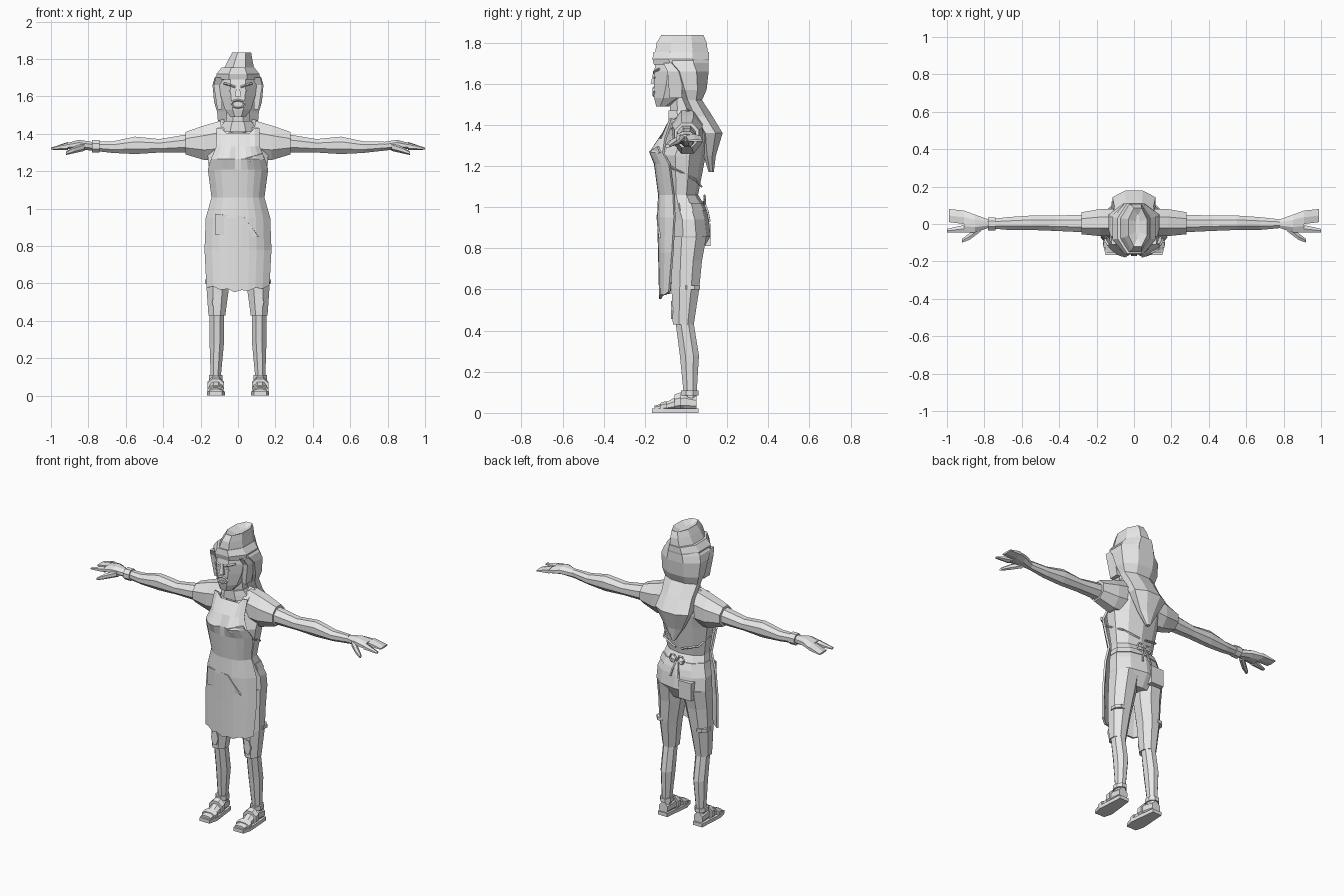
import bpy
import bmesh
import math
from mathutils import Vector

cube = bpy.data.objects.get("Cube")
if cube:
    bpy.data.objects.remove(cube, do_unlink=True)

COLOUR = (.8, .8, .8, 1)
grey = bpy.data.materials.new("light_grey")
grey.use_nodes = True
grey.diffuse_color = COLOUR
grey.node_tree.nodes["Principled BSDF"].inputs["Base Color"].default_value = COLOUR

# Body landmarks: heights up the body, then distances out along the arm
ANKLE, KNEE, CROTCH, HIP, BELT, WAIST = .1, .45, .78, .86, 1, 1.06
BUST, CHEST, SHOULDER, CHIN, BROW, CAP = 1.25, 1.33, 1.41, 1.49, 1.66, 1.74
CUFF, ELBOW, WRIST, KNUCKLE, FINGERTIP = .28, .55, .78, .91, 1

# For each loft direction, the names of the four limits of a ring
LIMITS = {
    'x': ("front", "back", "low", "high"),
    'y': ("inner", "outer", "low", "high"),
    'z': ("inner", "outer", "front", "back"),
}


def finish(name, bm, mirror=False, thickness=0):
    """Turn a bmesh into a flat shaded object."""
    bmesh.ops.recalc_face_normals(bm, faces=bm.faces[:])
    mesh = bpy.data.meshes.new(name)
    bm.to_mesh(mesh)
    bm.free()
    mesh.materials.append(grey)
    obj = bpy.data.objects.new(name, mesh)
    bpy.context.collection.objects.link(obj)
    if thickness:
        solid = obj.modifiers.new("thickness", 'SOLIDIFY')
        solid.thickness = thickness
        solid.offset = 0
    if mirror:
        obj.modifiers.new("mirror", 'MIRROR').use_axis[0] = True
    return obj


def loft(name, *rings, along='z', sides=8, mirror=False):
    """Skin polygon rings; a limit left out keeps its value from the ring before."""
    bm = bmesh.new()
    loops, ring = [], {}
    grow = 1 / math.cos(math.pi / sides)
    for step in rings:
        ring.update(step)
        if "wide" in step:
            ring.update(inner=-step["wide"], outer=step["wide"])
        a_min, a_max, b_min, b_max = (ring[key] for key in LIMITS[along])
        loop = []
        for i in range(sides):
            angle = math.tau * (i + .5) / sides
            a = (a_min + a_max + (a_max - a_min) * grow * math.cos(angle)) / 2
            b = (b_min + b_max + (b_max - b_min) * grow * math.sin(angle)) / 2
            place = {'x': (ring["at"], a, b), 'y': (a, ring["at"], b), 'z': (a, b, ring["at"])}
            loop.append(bm.verts.new(place[along]))
        loops.append(loop)
    for lower, upper in zip(loops, loops[1:]):
        for i in range(sides):
            j = (i + 1) % sides
            bm.faces.new((lower[i], lower[j], upper[j], upper[i]))
    bm.faces.new(loops[0])
    bm.faces.new(loops[-1])
    return finish(name, bm, mirror)


def plate(name, *points, mirror=False):
    bm = bmesh.new()
    bm.faces.new([bm.verts.new(p) for p in points])
    return finish(name, bm, mirror, thickness=.009)


def oval(centre, width, height, count=8):
    """Points of an upright oval facing the front."""
    angles = [math.tau * i / count for i in range(count)]
    return [Vector(centre) + Vector((math.cos(a) * width, 0, math.sin(a) * height)) / 2 for a in angles]


def cord(name, *points, closed=False, mirror=False):
    """Thin square cord made of straight pieces between the points."""
    bm = bmesh.new()
    ends = points[1:] + points[:1] if closed else points[1:]
    for start, end in zip(map(Vector, points), map(Vector, ends)):
        turn = (end - start).to_track_quat('Z', 'Y').to_matrix().to_4x4()
        turn.translation = (start + end) / 2
        bmesh.ops.create_cone(bm, cap_ends=True, segments=4, radius1=.006, radius2=.006,
                              depth=(end - start).length, matrix=turn)
    return finish(name, bm, mirror)


# Torso, neck, collar and belt
loft("torso",
     dict(at=CROTCH, wide=.15, front=-.06, back=.07),
     dict(at=HIP, wide=.172, front=-.08, back=.115),
     dict(at=HIP + .08, wide=.168, back=.105),
     dict(at=BELT, wide=.147, front=-.1, back=.09),
     dict(at=WAIST, wide=.13, back=.055),
     dict(at=BUST, wide=.16, front=-.125, back=.09),
     dict(at=CHEST, wide=.165, front=-.09, back=.105),
     dict(at=SHOULDER, wide=.15, front=-.06, back=.1),
     dict(at=SHOULDER + .05, wide=.09, back=.07), sides=10)
loft("neck", dict(at=CHEST, wide=.07, front=-.07, back=.05),
     dict(at=CHIN + .05, wide=.06, front=-.08, back=.04))
loft("collar", dict(at=SHOULDER, wide=.1, front=-.085, back=.07),
     dict(at=SHOULDER + .03, wide=.09), dict(at=SHOULDER + .06, wide=.07, back=.05))
loft("belt", dict(at=BELT - .02, wide=.157, front=-.09, back=.1),
     dict(at=BELT + .02, wide=.145, back=.083), sides=10)

# Head and face
loft("head",
     dict(at=CHIN, wide=.04, front=-.145, back=-.08),
     dict(at=CHIN + .04, wide=.07, front=-.155, back=0),
     dict(at=CHIN + .11, wide=.092, back=.05),
     dict(at=BROW, wide=.1, back=.07),
     dict(at=CAP, wide=.09, front=-.14))
loft("nose", dict(at=BROW - .06, wide=.017, front=-.172, back=-.14),
     dict(at=BROW, wide=.007, front=-.158), sides=4)
cord("brow", (.015, -.155, BROW - .01), (.04, -.155, BROW), (.075, -.13, BROW + .01), mirror=True)
plate("eye", *oval((.033, -.153, BROW - .03), .03, .012, count=6), mirror=True)
cord("mouth", *oval((0, -.156, CHIN + .07), .07, .04), closed=True)
plate("lower_lip", *oval((0, -.156, CHIN + .06), .04, .015, count=6))

# Hair falling behind the shoulders
loft("hair",
     dict(at=BUST - .08, wide=.012, front=.11, back=.135),
     dict(at=BUST, wide=.06, front=.085, back=.145),
     dict(at=CHEST + .03, wide=.115, front=.06, back=.178),
     dict(at=SHOULDER + .03, wide=.105, front=.01, back=.13),
     dict(at=CHIN + .03, wide=.112, front=-.02, back=.078),
     dict(at=BROW - .09, wide=.128, front=-.05, back=.1),
     dict(at=BROW, wide=.136, front=-.09, back=.11),
     dict(at=CAP - .04, wide=.125, front=-.14),
     dict(at=CAP, wide=.09))
loft("side_lock",
     dict(at=CHIN + .04, inner=.085, outer=.11, front=-.08, back=-.02),
     dict(at=BROW, outer=.13, front=-.09), dict(at=CAP - .04, outer=.12, front=-.11),
     sides=4, mirror=True)

# Folded cap with a creased top
loft("cap_band", dict(at=CAP - .05, wide=.115, front=-.155, back=.105),
     dict(at=CAP - .02, front=-.163, back=.112), dict(at=CAP + .015, wide=.087, front=-.158))
loft("cap_crown", dict(at=CAP, inner=-.08, outer=.088, front=-.152, back=.108),
     dict(at=CAP + .06, inner=-.05, outer=.076, front=-.142, back=.1),
     dict(at=CAP + .096, inner=-.03, outer=.07, front=-.12, back=.085),
     dict(at=CAP + .075, inner=.01, outer=.03, front=-.08, back=.05))

# Sleeves, arms and hands
loft("sleeve", dict(at=.09, front=-.065, back=.08, low=1.26, high=SHOULDER + .06),
     dict(at=.18, high=SHOULDER + .035),
     dict(at=CUFF, front=-.055, back=.063, low=1.29, high=SHOULDER), along='x', mirror=True)
loft("arm", dict(at=CUFF - .03, front=-.045, back=.05, low=1.3, high=1.4),
     dict(at=.42, front=-.037, back=.045, high=1.372),
     dict(at=ELBOW, front=-.032, low=1.292, high=1.385),
     dict(at=.67, back=.037, low=1.298, high=1.36),
     dict(at=WRIST, front=-.022, back=.025, low=1.31), along='x', mirror=True)
loft("palm", dict(at=WRIST, front=-.022, back=.025, low=1.31, high=1.357),
     dict(at=WRIST + .07, front=-.045, back=.05, low=1.318, high=1.368),
     dict(at=KNUCKLE, back=.072, high=1.352), along='x', mirror=True)
loft("fingers", dict(at=KNUCKLE, front=0, back=.072, low=1.318, high=1.354),
     dict(at=FINGERTIP - .01, front=.01, back=.08, high=1.328), along='x', sides=6, mirror=True)
loft("index_finger", dict(at=KNUCKLE, front=-.046, back=-.006, low=1.316, high=1.35),
     dict(at=FINGERTIP, back=-.026, high=1.326), along='x', sides=6, mirror=True)
loft("thumb", dict(at=WRIST + .04, front=-.04, back=0, low=1.312, high=1.35),
     dict(at=KNUCKLE - .03, front=-.085, back=-.05, low=1.298, high=1.328),
     dict(at=KNUCKLE + .01, front=-.1, back=-.08, low=1.288, high=1.304),
     along='x', sides=6, mirror=True)
loft("bracelet", dict(at=-WRIST, front=-.034, back=.036, low=1.3, high=1.367),
     dict(at=.04 - WRIST), along='x')

# Trousers with straps and knee patches, then shins
loft("trouser_leg",
     dict(at=HIP, inner=.004, outer=.17, front=-.07, back=.1),
     dict(at=CROTCH - .04, inner=.016, back=.078),
     dict(at=.6, inner=.045, back=.064),
     dict(at=KNEE - .02, inner=.068, outer=.158, front=-.064, back=.038), mirror=True)
loft("shin",
     dict(at=KNEE, inner=.075, outer=.152, front=-.052, back=.035),
     dict(at=.28, front=-.03, back=.063),
     dict(at=ANKLE, inner=.092, outer=.146, front=-.012, back=.052),
     dict(at=.05), mirror=True)
loft("thigh_strap", dict(at=.6, inner=.1, outer=.176, front=-.02, back=.067),
     dict(at=.62), mirror=True)
plate("knee_patch", *oval((.114, -.068, KNEE + .05), .05, .1, count=6), mirror=True)

# Sandals
loft("sole", dict(at=-.165, inner=.085, outer=.152, low=0, high=.022),
     dict(at=-.11, inner=.07, outer=.166), dict(at=.06, inner=.09, outer=.155),
     along='y', sides=4, mirror=True)
loft("foot", dict(at=-.152, inner=.084, outer=.152, low=.012, high=.035),
     dict(at=-.1, high=.05), dict(at=-.01, high=.098),
     dict(at=.052, inner=.094, high=.08), along='y', mirror=True)
for strap, y, top in (("toe_strap", -.11, .058), ("instep_strap", -.04, ANKLE)):
    loft(strap, dict(at=y - .015, inner=.074, outer=.163, low=.01, high=top - .01),
         dict(at=y + .015, high=top), along='y', mirror=True)
loft("ankle_strap", dict(at=ANKLE - .015, inner=.084, outer=.156, front=-.025, back=.06),
     dict(at=ANKLE + .01), mirror=True)

# Apron sheet with a torn hem, wrapped round the front
apron_rows = [
    dict(z=.55, wide=.165, centre=-.125, edge=-.08),
    dict(z=CROTCH, wide=.175, centre=-.13, edge=-.065),
    dict(z=HIP + .09, wide=.168, centre=-.135, edge=-.055),
    dict(z=WAIST, wide=.137, centre=-.13, edge=-.06),
    dict(z=BUST - .04, wide=.157, centre=-.15, edge=-.08),
    dict(z=BUST + .015, wide=.14, centre=-.175, edge=-.11),
    dict(z=CHEST, wide=.114, centre=-.13, edge=-.1),
    dict(z=SHOULDER + .02, wide=.112, centre=-.08, edge=-.065),
]
columns = 10
bm = bmesh.new()
sheet = []
for row in apron_rows:
    line = []
    for i in range(columns):
        t = 2 * i / (columns - 1) - 1
        y = row["centre"] + (row["edge"] - row["centre"]) * abs(t) ** 3
        z = row["z"]
        if row is apron_rows[0]:
            z += .028 * abs(t) + .012 * (i % 2)
        elif row is apron_rows[-1] and abs(t) < .7:
            z -= .03
        elif row["z"] > BUST and row["z"] < CHEST and abs(t) < .2:
            y += .022
        line.append(bm.verts.new((t * row["wide"], y, z)))
    sheet.append(line)
for lower, upper in zip(sheet, sheet[1:]):
    for i in range(columns - 1):
        bm.faces.new((lower[i], lower[i + 1], upper[i + 1], upper[i]))
finish("apron", bm, thickness=.012)

# Apron straps, bow and pockets
for strap, y, z in (("shoulder_strap", -.075, SHOULDER), ("back_strap", .108, CHEST + .03)):
    plate(strap, (.075, y, z), (.11, y, z), (.11, .01, SHOULDER + .055), (.075, .01, SHOULDER + .065),
          mirror=True)
cord("side_tie", (.15, -.085, BUST - .05), (.146, -.02, BUST - .08), (.12, .05, WAIST + .07),
     (.02, .075, WAIST + .04), mirror=True)
cord("bow_loop", *oval((.028, .09, BELT + .035), .045, .05, count=6), closed=True, mirror=True)
cord("bow_tail", (.005, .085, BELT + .03), (.018, .105, BELT - .02), (.03, .115, BELT - .07), mirror=True)
plate("apron_pocket", (-.12, -.128, HIP + .11), (.03, -.14, HIP + .1), (.11, -.128, HIP - .01), (-.12, -.128, HIP))
plate("chest_badge", (.04, -.176, BUST + .02), (.13, -.136, BUST + .045), (.14, -.124, BUST + .015), (.07, -.165, BUST))
loft("back_pocket", dict(at=HIP - .05, inner=-.12, outer=-.03, front=.06, back=.12),
     dict(at=HIP + .06), sides=4)
